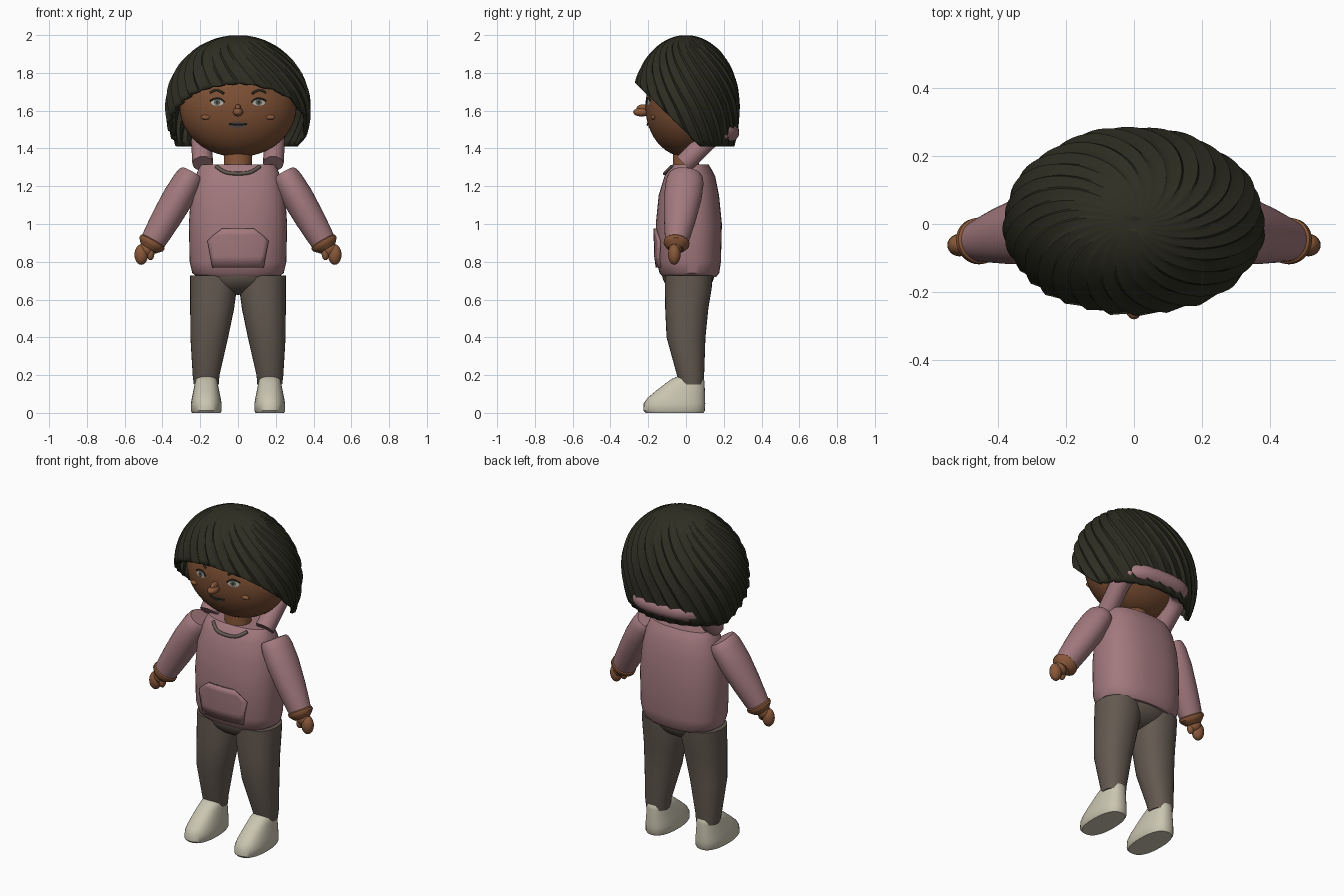
import bpy, bmesh, math
from mathutils import Matrix, Vector

if "Cube" in bpy.data.objects:
    bpy.data.objects.remove(bpy.data.objects["Cube"])


def material(name, rgb):
    m = bpy.data.materials.new(name)
    m.diffuse_color = (*rgb, 1)
    m.use_nodes = True
    m.node_tree.nodes["Principled BSDF"].inputs["Base Color"].default_value = m.diffuse_color
    return m


HAIR = material("hair_dark", (0.026, 0.026, 0.016))
SKIN = material("skin_brown", (0.20, 0.078, 0.034))
LIGHT = material("skin_warm", (0.25, 0.098, 0.042))
PINK = material("sweater_pink", (0.36, 0.19, 0.205))
PANTS = material("trouser_brown", (0.125, 0.1, 0.08))
CREAM = material("shoe_cream", (0.59, 0.56, 0.44))
WHITE = material("eye_white", (0.42, 0.42, 0.38))
IRIS = material("eye_grey", (0.11, 0.12, 0.11))
LIPS = material("lip_grey", (0.10, 0.075, 0.072))


def add(name, bm, mat, angle=40):
    """Turn a bmesh into a smooth-shaded object."""
    bmesh.ops.recalc_face_normals(bm, faces=bm.faces)
    me = bpy.data.meshes.new(name)
    bm.to_mesh(me)
    bm.free()
    me.materials.append(mat)
    ob = bpy.data.objects.new(name, me)
    bpy.context.collection.objects.link(ob)
    bpy.ops.object.select_all(action='DESELECT')
    ob.select_set(True)
    bpy.context.view_layer.objects.active = ob
    bpy.ops.object.shade_smooth_by_angle(angle=math.radians(angle))
    return ob


def loft(name, rings, mat, n=2.0, seg=32, matrix=None):
    """Stack of superelliptic rings (cx, cy, z, rx, ry), capped at both ends."""
    bm = bmesh.new()
    loops = []
    for cx, cy, z, rx, ry in rings:
        loop = []
        for i in range(seg):
            c, s = math.cos(math.tau * i / seg), math.sin(math.tau * i / seg)
            x = cx + rx * math.copysign(abs(c) ** (2 / n), c)
            y = cy + ry * math.copysign(abs(s) ** (2 / n), s)
            loop.append(bm.verts.new((x, y, z)))
        loops.append(loop)
    for a, b in zip(loops, loops[1:]):
        for i in range(seg):
            j = (i + 1) % seg
            bm.faces.new((a[i], a[j], b[j], b[i]))
    bm.faces.new(loops[0])
    bm.faces.new(loops[-1])
    if matrix:
        bm.transform(matrix)
    return add(name, bm, mat)


def ball(name, loc, r, mat, seg=24):
    bm = bmesh.new()
    bmesh.ops.create_uvsphere(bm, u_segments=seg, v_segments=seg // 2, radius=1)
    bm.transform(Matrix.Translation(loc) @ Matrix.Diagonal((*r, 1)))
    return add(name, bm, mat, 60)


def tube(name, pts, radius, mat):
    """Round rod along a smooth path."""
    cu = bpy.data.curves.new(name, 'CURVE')
    cu.dimensions = '3D'
    cu.bevel_depth, cu.bevel_resolution, cu.use_fill_caps = radius, 3, True
    sp = cu.splines.new('NURBS')
    sp.points.add(len(pts) - 1)
    for p, co in zip(sp.points, pts):
        p.co = (*co, 1)
    sp.use_endpoint_u, sp.order_u, sp.resolution_u = True, 3, 6
    tmp = bpy.data.objects.new(name + "_path", cu)
    bpy.context.collection.objects.link(tmp)
    bpy.context.view_layer.update()
    me = bpy.data.meshes.new_from_object(tmp.evaluated_get(bpy.context.evaluated_depsgraph_get()))
    bm = bmesh.new()
    bm.from_mesh(me)
    bpy.data.objects.remove(tmp)
    bpy.data.meshes.remove(me)
    for f in bm.faces:
        f.material_index = 0
    return add(name, bm, mat)


# Head and neck
ball("head", (0, 0, 1.62), (0.31, 0.215, 0.265), SKIN, 48)
loft("neck", [(0, 0, 1.28, 0.075, 0.07), (0, 0, 1.42, 0.075, 0.07)], LIGHT)


def face_y(x, z):
    return -0.215 * math.sqrt(max(0, 1 - (x / 0.31) ** 2 - ((z - 1.62) / 0.265) ** 2))


def face_plate(name, x, z, rx, rz, lift, mat):
    """Thin oval following the face surface."""
    bm = bmesh.new()
    c = bm.verts.new((x, face_y(x, z) - lift, z))
    ring = []
    for i in range(20):
        a = math.tau * i / 20
        px, pz = x + rx * math.cos(a), z + rz * math.sin(a)
        ring.append(bm.verts.new((px, face_y(px, pz) - lift, pz)))
    for i in range(20):
        bm.faces.new((c, ring[i], ring[(i + 1) % 20]))
    return add(name, bm, mat)


# Face details
for s, side in ((-1, "right"), (1, "left")):
    face_plate(side + "_eye", s * 0.11, 1.643, 0.034, 0.017, 0.003, WHITE)
    face_plate(side + "_iris", s * 0.11, 1.645, 0.017, 0.017, 0.005, IRIS)
    face_plate(side + "_pupil", s * 0.11, 1.645, 0.008, 0.009, 0.007, HAIR)
    for part, r, pts in (
            ("lash", 0.004, ((0.072, 1.645), (0.09, 1.664), (0.12, 1.668), (0.148, 1.652))),
            ("brow", 0.006, ((0.075, 1.69), (0.1, 1.708), (0.125, 1.71), (0.148, 1.695)))):
        tube(side + "_" + part, [(s * x, face_y(x, z) - 0.002, z) for x, z in pts], r, HAIR)
    ball(side + "_cheek", (s * 0.17, face_y(0.17, 1.565), 1.565), (0.027, 0.012, 0.013), LIGHT)
ball("nose", (0, -0.235, 1.592), (0.028, 0.045, 0.023), LIGHT)
ball("nose_bridge", (0, -0.222, 1.612), (0.016, 0.04, 0.022), LIGHT)
face_plate("mouth", 0, 1.525, 0.05, 0.016, 0.004, LIPS)
tube("mouth_line", [(x, face_y(x, 1.525) - 0.004, 1.527 - 0.003 * math.cos(x * 60))
                    for x in (-0.048, -0.02, 0, 0.02, 0.048)], 0.004, HAIR)

# Hair: swirled ridges running down from the crown, cut open over the face
bm = bmesh.new()
RIDGES, ROWS = 28, 26
COLS = RIDGES * 4
crown = bm.verts.new((0, 0, 1.99))
prev = None
for k in range(1, ROWS + 1):
    phi = 2.03 * k / ROWS
    rz = 0.38 if phi < math.pi / 2 else 0.475
    z = 1.62 + rz * math.cos(phi)
    row = []
    for j in range(COLS):
        a = math.tau * j / COLS + 0.75 * phi
        r = math.sin(phi) * (1, 0.982, 0.968, 0.962)[j % 4]
        lump = 1 + 0.008 * math.sin(5 * phi + 2 * (j // 4))
        row.append(bm.verts.new((0.385 * r * lump * math.cos(a), 0.287 * r * lump * math.sin(a), z)))
    for j in range(COLS):
        i = (j + 1) % COLS
        bm.faces.new((prev[j], prev[i], row[i], row[j]) if prev else (crown, row[i], row[j]))
    prev = row
bmesh.ops.bisect_plane(bm, geom=bm.verts[:] + bm.edges[:] + bm.faces[:], plane_co=(0, 0, 1.485),
                       plane_no=(0, 0.97, 1), clear_inner=True)
hair = add("hair", bm, HAIR, 30)
shell = hair.modifiers.new("thickness", 'SOLIDIFY')
shell.thickness, shell.offset = 0.018, -1

# Sweater body: z, centre y, half width, half depth
BODY = [(0.72, 0.02, 0.215, 0.14), (0.74, 0.018, 0.242, 0.158), (0.8, 0.015, 0.256, 0.17),
        (1.0, 0.015, 0.26, 0.175), (1.15, 0.015, 0.25, 0.16), (1.25, 0.02, 0.225, 0.135),
        (1.29, 0.02, 0.21, 0.115), (1.315, 0.025, 0.195, 0.095)]
loft("sweater_body", [(0, cy, z, rx, ry) for z, cy, rx, ry in BODY], PINK, 2.4, 48)


def body_y(x, z):
    for a, b in zip(BODY, BODY[1:]):
        if z <= b[0]:
            break
    t = (z - a[0]) / (b[0] - a[0])
    cy, rx, ry = (a[i] + t * (b[i] - a[i]) for i in (1, 2, 3))
    return cy - ry * max(0, 1 - (abs(x) / rx) ** 2.4) ** (1 / 2.4)


# Front pocket following the sweater
bm = bmesh.new()
prev = None
for z, w in ((0.77, 0.135), (0.83, 0.145), (0.91, 0.16), (0.94, 0.13), (0.975, 0.085)):
    row = []
    for i in range(13):
        x = w * (i / 6 - 1)
        row.append(bm.verts.new((x, body_y(x, z) - 0.007, z)))
    if prev:
        for i in range(12):
            bm.faces.new((prev[i], prev[i + 1], row[i + 1], row[i]))
    prev = row
pocket = add("front_pocket", bm, PINK)
pocket.modifiers.new("thickness", 'SOLIDIFY').thickness = 0.012
pocket.modifiers["thickness"].offset = 0

# Neck cord and hood roll behind the head
tube("neck_cord", [(x, body_y(x, z) - 0.006, z) for x, z in (
    (-0.115, 1.305), (-0.085, 1.28), (-0.04, 1.267), (0.04, 1.267), (0.085, 1.28), (0.115, 1.305))],
    0.01, PANTS)
half = [(0.187, -0.01, 1.32), (0.19, 0.05, 1.38), (0.195, 0.14, 1.47), (0.16, 0.2, 1.485), (0.08, 0.228, 1.485)]
tube("hood", [(-x, y, z) for x, y, z in half] + half[::-1], 0.055, PINK)

for s, side in ((-1, "right"), (1, "left")):
    # Sleeve and cuff along the arm axis
    top, wrist = Vector((s * 0.243, 0, 1.268)), Vector((s * 0.455, -0.05, 0.9))
    axis = wrist - top
    length = axis.length
    az = axis.normalized()
    ax = Vector((0, 1, 0)).cross(az).normalized()
    ay = az.cross(ax)
    frame = Matrix.Translation(top) @ Matrix((ax, ay, az)).transposed().to_4x4()
    loft(side + "_sleeve", [(0, 0, t * length, rx, ry) for t, rx, ry in (
        (0, 0.062, 0.08), (0.03, 0.071, 0.09), (0.12, 0.078, 0.1), (0.35, 0.083, 0.1),
        (0.65, 0.078, 0.085), (0.9, 0.07, 0.068), (1, 0.065, 0.06))], PINK, matrix=frame)
    loft(side + "_cuff", [(0, 0, t * length, r, r * 0.93) for t, r in (
        (0.97, 0.066), (0.985, 0.073), (1.02, 0.073), (1.05, 0.062), (1.09, 0.045))], LIGHT, matrix=frame)
    # Hand
    ball(side + "_palm", (s * 0.484, -0.057, 0.868), (0.04, 0.035, 0.042), LIGHT)
    ball(side + "_fingers", (s * 0.512, -0.062, 0.838), (0.036, 0.033, 0.054), LIGHT)
    ball(side + "_thumb", (s * 0.463, -0.066, 0.842), (0.02, 0.02, 0.034), LIGHT)
    # Trouser leg
    loft(side + "_trouser_leg", [(s * cx, cy, z, rx, ry) for cx, cy, z, rx, ry in (
        (0.168, 0.027, 0.15, 0.066, 0.063), (0.169, 0.024, 0.2, 0.071, 0.072),
        (0.152, 0.0, 0.4, 0.1, 0.103), (0.137, 0.004, 0.55, 0.116, 0.114),
        (0.13, 0.012, 0.66, 0.124, 0.124), (0.132, 0.015, 0.728, 0.122, 0.126))], PANTS, 2.2)
    # Shoe
    loft(side + "_shoe", [(s * 0.168, (y0 + y1) / 2, z, rx, (y1 - y0) / 2) for z, y0, y1, rx in (
        (0, -0.215, 0.093, 0.075), (0.012, -0.226, 0.1, 0.082), (0.05, -0.224, 0.102, 0.081),
        (0.08, -0.203, 0.101, 0.076), (0.12, -0.155, 0.1, 0.068), (0.155, -0.11, 0.098, 0.061),
        (0.18, -0.075, 0.096, 0.055), (0.193, -0.045, 0.085, 0.042))], CREAM, 2.4)
ball("trouser_seat", (0, 0.012, 0.74), (0.21, 0.14, 0.115), PANTS, 32)
